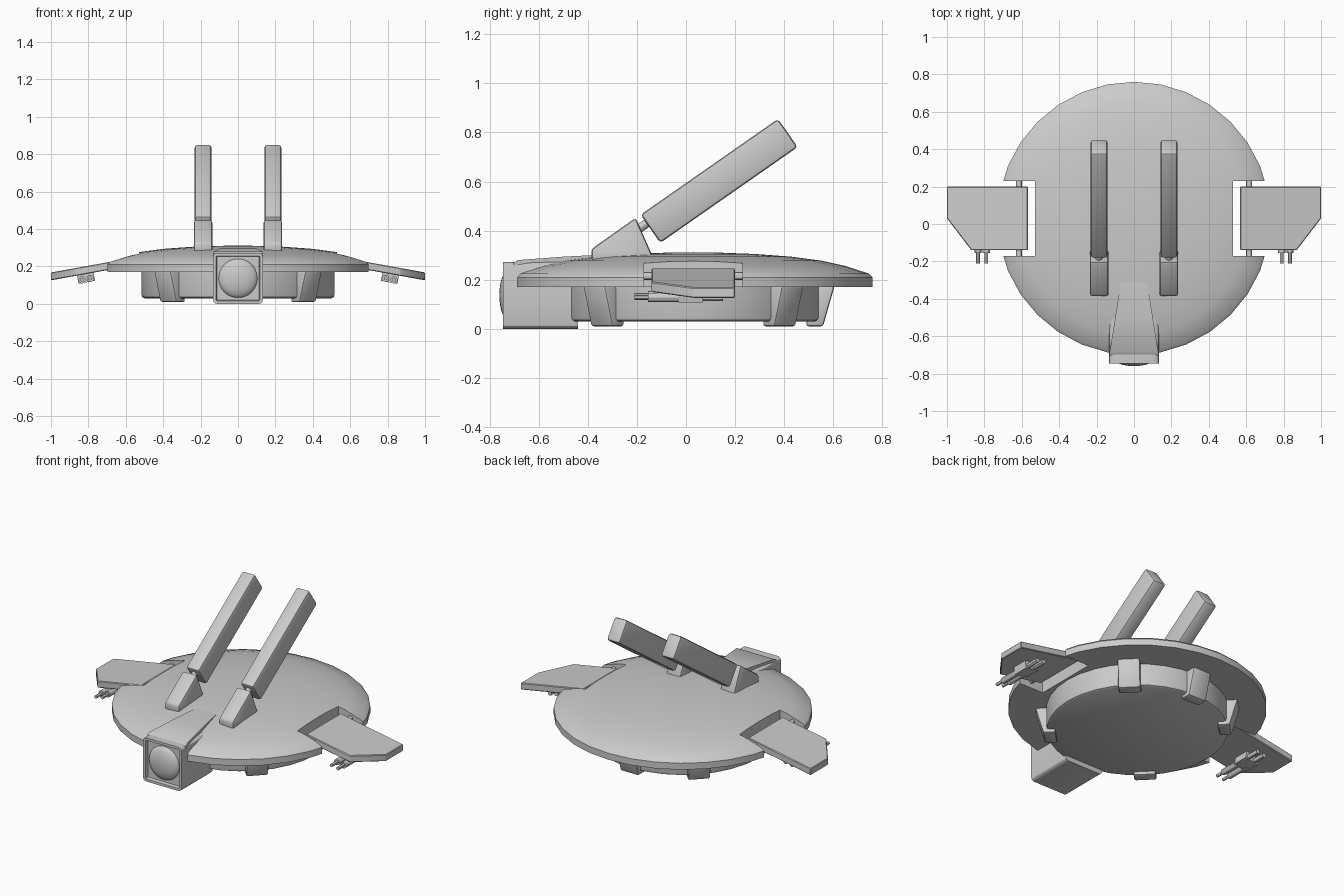
import bpy, bmesh, math
from mathutils import Matrix, Vector

if "Cube" in bpy.data.objects:
    bpy.data.objects.remove(bpy.data.objects["Cube"])


def finish(name, bm, bevel=0, segments=2, mirror=False, cutter=None):
    """Turn a bmesh into an object, bake its modifiers and shade it."""
    bmesh.ops.recalc_face_normals(bm, faces=bm.faces)
    me = bpy.data.meshes.new(name)
    bm.to_mesh(me)
    bm.free()
    ob = bpy.data.objects.new(name, me)
    bpy.context.collection.objects.link(ob)
    if bevel:
        m = ob.modifiers.new("bevel", 'BEVEL')
        m.width, m.segments, m.limit_method = bevel, segments, 'ANGLE'
    if mirror:
        ob.modifiers.new("mirror", 'MIRROR')
    if cutter:
        m = ob.modifiers.new("cut", 'BOOLEAN')
        m.object, m.operation, m.solver = cutter, 'DIFFERENCE', 'EXACT'
    if ob.modifiers:
        dg = bpy.context.evaluated_depsgraph_get()
        baked = bpy.data.meshes.new_from_object(ob.evaluated_get(dg))
        ob.modifiers.clear()
        ob.data = baked
    bpy.ops.object.select_all(action='DESELECT')
    ob.select_set(True)
    bpy.context.view_layer.objects.active = ob
    bpy.ops.object.shade_smooth_by_angle(angle=math.radians(30))
    return ob


def prism(bm, pts, lo, hi, place):
    """Extrude a 2D outline from lo to hi; place maps (u, v, w) to xyz."""
    a = [bm.verts.new(place(u, v, lo)) for u, v in pts]
    b = [bm.verts.new(place(u, v, hi)) for u, v in pts]
    bm.faces.new(a)
    bm.faces.new(b[::-1])
    for i in range(len(pts)):
        j = (i + 1) % len(pts)
        bm.faces.new((a[i], b[i], b[j], a[j]))


def box(bm, x, y, z, rot=Matrix()):
    c = Vector((sum(x) / 2, sum(y) / 2, sum(z) / 2))
    size = (x[1] - x[0], y[1] - y[0], z[1] - z[0], 1)
    bmesh.ops.create_cube(bm, size=1, matrix=Matrix.Translation(c) @ rot @ Matrix.Diagonal(size))


def rod(bm, p, q, r, sides=12):
    p, q = Vector(p), Vector(q)
    rot = (q - p).to_track_quat('Z', 'Y').to_matrix().to_4x4()
    bmesh.ops.create_cone(bm, cap_ends=True, segments=sides, radius1=r, radius2=r,
                          depth=(q - p).length, matrix=Matrix.Translation((p + q) / 2) @ rot)


def lathe(bm, profile, cy, sides):
    vs = [bm.verts.new((r, cy, z)) for r, z in profile]
    es = [bm.edges.new(e) for e in zip(vs, vs[1:])]
    bmesh.ops.spin(bm, geom=vs + es, cent=(0, cy, 0), axis=(0, 0, 1),
                   angle=math.tau, steps=sides)
    bmesh.ops.remove_doubles(bm, verts=bm.verts, dist=1e-4)


side_yz = lambda y, z, x: (x, y, z)
CY = 0.03

# Disc shell with a notch on each side
bm = bmesh.new()
box(bm, (0.53, 0.9), (-0.17, 0.23), (0, 0.5))
box(bm, (-0.9, -0.53), (-0.17, 0.23), (0, 0.5))
cutter = finish("notch_cutter", bm)
cutter.hide_render = True
bm = bmesh.new()
lathe(bm, [(0, 0.17), (0.73, 0.17), (0.73, 0.21), (0.715, 0.225), (0.62, 0.256), (0.52, 0.278),
           (0.40, 0.294), (0.25, 0.305), (0.12, 0.31), (0, 0.312)], CY, 32)
finish("disc_shell", bm, cutter=cutter)
bpy.data.objects.remove(cutter)

# Round lower hull
bm = bmesh.new()
lathe(bm, [(0, 0.03), (0.50, 0.03), (0.512, 0.036), (0.516, 0.048), (0.516, 0.19), (0, 0.19)], CY, 32)
finish("lower_hull", bm)

# Five tapered feet around the hull
for i, deg in enumerate((-45, 45, 90, 135, 225)):
    c, s = math.cos(math.radians(deg)), math.sin(math.radians(deg))
    bm = bmesh.new()
    prism(bm, [(0.46, 0.01), (0.528, 0.01), (0.575, 0.175), (0.46, 0.175)], -0.063, 0.063,
          lambda r, z, t: (r * c - t * s, CY + r * s + t * c, z))
    finish(f"foot_{i + 1}", bm, bevel=0.01)

# Head housing with a recessed front face
bm = bmesh.new()
box(bm, (-0.133, 0.133), (-0.745, -0.44), (0.0, 0.272))
long_edges = [e for e in bm.edges if abs(e.verts[0].co.y - e.verts[1].co.y) > 0.1]
bmesh.ops.bevel(bm, geom=long_edges, offset=0.022, segments=3, profile=0.5, affect='EDGES')
bm.normal_update()
front = min(bm.faces, key=lambda f: f.calc_center_median().y)
bmesh.ops.inset_region(bm, faces=[front], thickness=0.016)
bmesh.ops.inset_region(bm, faces=[front], thickness=0.004)
for v in front.verts:
    v.co.y += 0.02
finish("head_housing", bm)

# Domed eye
bm = bmesh.new()
bmesh.ops.create_uvsphere(bm, u_segments=32, v_segments=16, radius=1,
                          matrix=Matrix.Translation((0, -0.72, 0.137)) @
                          Matrix.Diagonal((0.105, 0.04, 0.105, 1)))
finish("eye", bm)

# Tapered roof running from the head into the shell
bm = bmesh.new()
prism(bm, [(-0.703, 0.2), (-0.703, 0.268), (-0.685, 0.28), (-0.5, 0.294), (-0.38, 0.3),
           (-0.31, 0.3), (-0.31, 0.2)], -1, 1,
      lambda y, z, w: (w * (0.133 - 0.063 * (y + 0.703) / 0.393), y, z))
finish("head_roof", bm)

# Barrel mounts, pins and raised square barrels
bm = bmesh.new()
prism(bm, [(-0.385, 0.27), (-0.385, 0.325), (-0.205, 0.452), (-0.14, 0.305), (-0.14, 0.27)],
      0.137, 0.236, side_yz)
finish("barrel_mounts", bm, bevel=0.012, mirror=True)
bm = bmesh.new()
rod(bm, (0.187, -0.21, 0.407), (0.187, -0.12, 0.47 - 0.0), 0.018)
bmesh.ops.translate(bm, verts=bm.verts, vec=(0, 0, -0.012))
finish("barrel_pins", bm, mirror=True)
bm = bmesh.new()
box(bm, (0.142, 0.232), (-0.206, 0.476), (0.5325, 0.6725),
    Matrix.Rotation(math.radians(34.9), 4, 'X'))
finish("barrels", bm, bevel=0.014, mirror=True)

# Drooping side wings
bm = bmesh.new()
prism(bm, [(0.567, -0.14), (0.87, -0.14), (1.0, 0.03), (1.0, 0.2), (0.567, 0.2)], 0.126, 0.168,
      lambda x, y, w: (x, y, w - 0.18 * (x - 1)))
finish("wings", bm, bevel=0.004, segments=1, mirror=True)

# Hinge pins holding the wings in the notches
bm = bmesh.new()
for y in ((-0.185, -0.13), (0.19, 0.245)):
    rod(bm, (0.615, y[0], 0.215), (0.615, y[1], 0.215), 0.016)
finish("hinge_pins", bm, mirror=True)

# Twin guns under each wing
bm = bmesh.new()
box(bm, (0.768, 0.858), (-0.03, 0.07), (0.115, 0.165), Matrix.Rotation(0.178, 4, 'Y'))
for x, z in ((0.79, 0.136), (0.834, 0.128)):
    rod(bm, (x, -0.155, z), (x, 0.0, z), 0.019)
    rod(bm, (x, -0.21, z), (x, -0.1, z), 0.01)
    rod(bm, (x, 0.0, z), (x, 0.15, z), 0.014)
finish("wing_guns", bm, mirror=True)
